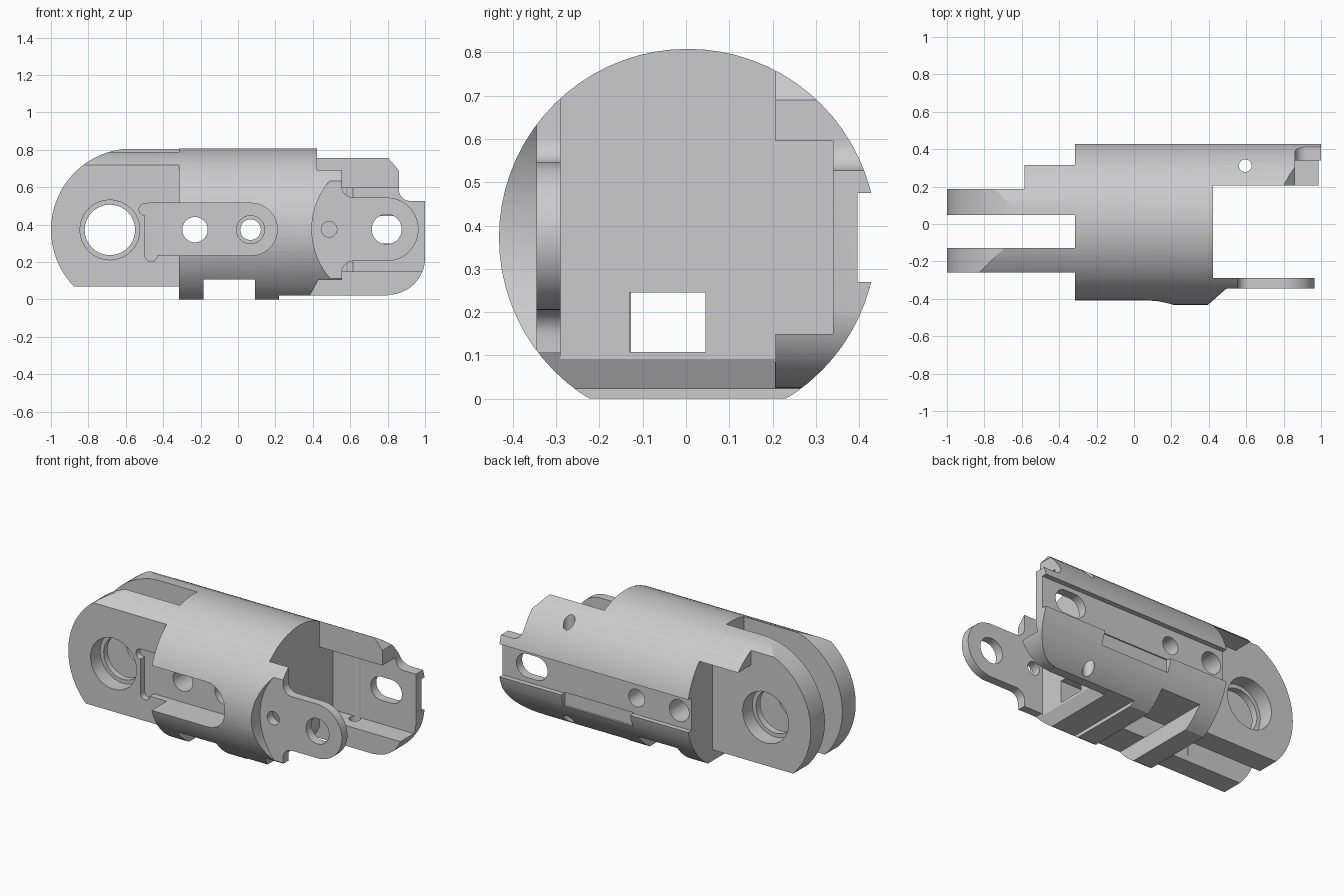
import bpy, bmesh, math
from mathutils import Vector

if "Cube" in bpy.data.objects:
    bpy.data.objects.remove(bpy.data.objects["Cube"])

CY, CZ, R = 0.004, 0.372, 0.436      # main cylinder axis and radius
cutters = []


def arc(cx, cy, r, a0, a1, n=12):
    return [(cx + r * math.cos(math.radians(a0 + (a1 - a0) * i / n)),
             cy + r * math.sin(math.radians(a0 + (a1 - a0) * i / n))) for i in range(n + 1)]


def circle(cx, cy, r, n=32):
    return arc(cx, cy, r, 0, 360, n)[:-1]


def prism(name, pts, axis, a, b):
    """Extrude a 2D profile along an axis: x -> (y,z), y -> (x,z), z -> (x,y)."""
    place = {'x': lambda u, v, t: (t, u, v),
             'y': lambda u, v, t: (u, t, v),
             'z': lambda u, v, t: (u, v, t)}[axis]
    bm = bmesh.new()
    face = bm.faces.new([bm.verts.new(place(u, v, a)) for u, v in pts])
    ext = bmesh.ops.extrude_face_region(bm, geom=[face])
    verts = [g for g in ext['geom'] if isinstance(g, bmesh.types.BMVert)]
    bmesh.ops.translate(bm, verts=verts, vec=Vector(place(0, 0, b - a)))
    bmesh.ops.recalc_face_normals(bm, faces=bm.faces)
    me = bpy.data.meshes.new(name)
    bm.to_mesh(me)
    bm.free()
    ob = bpy.data.objects.new(name, me)
    bpy.context.collection.objects.link(ob)
    return ob


def cut(pts, axis='y', a=-0.7, b=0.7):
    ob = prism("cutter", pts, axis, a, b)
    ob.hide_render = True
    cutters.append(ob)


def cut_box(x0, x1, y0, y1, z0, z1):
    cut([(x0, z0), (x1, z0), (x1, z1), (x0, z1)], 'y', y0, y1)


body = prism("hinge_arm", circle(CY, CZ, R, 72), 'x', -1.05, 1.0)

# twin lugs at the left: flat sides, gap, lower flat, rounded end
cut_box(-1.2, -0.315, -0.7, -0.26, -0.2, 1)
cut_box(-1.2, -0.315, 0.187, 0.7, -0.2, 0.676)
cut_box(-1.2, -0.585, 0.187, 0.7, -0.2, 1)
cut_box(-1.2, -0.315, -0.127, 0.047, -0.2, 1)
cut_box(-1.2, -0.315, -0.7, 0.7, -0.2, 0.07)
cut([(-0.565, 1)] + arc(-0.565, CZ, 0.435, 90, 270, 32)
    + [(-0.565, -0.2), (-1.2, -0.2), (-1.2, 1)])

# lug bores with counterbores from the outer faces
cut(circle(-0.685, CZ, 0.135))
cut(circle(-0.685, CZ, 0.16), 'y', -0.4, -0.165)
cut(circle(-0.685, CZ, 0.16), 'y', 0.09, 0.4)

# underside: feet, cross channel, lengthwise window
cut_box(-0.6, 1.2, -0.7, 0.7, -0.3, 0)
cut_box(-0.185, 0.09, -0.7, 0.7, -0.3, 0.108)
cut_box(0.22, 1.2, -0.7, 0.7, -0.3, 0.022)
cut_box(-0.5, 0.6, -0.13, 0.045, 0.108, 0.245)
cut([(0.36, -0.1), (0.385, 0.022), (0.43, 0.105), (0.57, 0.105), (0.57, -0.1)], 'y', -0.7, 0.205)

# open space between the front ear and the back plate
cut_box(0.423, 1.2, -0.29, 0.207, -0.3, 1)

# front ear: face recess concentric with its hole, then the outline
cut(arc(0.795, 0.375, 0.4, 90, 270, 32) + [(1.2, -0.025), (1.2, 0.775)], 'y', -0.7, -0.345)
cut([(0.555, 1)] + arc(0.615, 0.605, 0.06, 180, 270, 8)
    + arc(0.795, 0.375, 0.17, 90, -90, 24) + arc(0.615, 0.145, 0.06, 90, 180, 8)
    + [(0.555, -0.2), (1.2, -0.2), (1.2, 1)], 'y', -0.6, -0.1)
cut(circle(0.795, 0.375, 0.08), 'y', -0.6, 0)
cut(circle(0.487, 0.375, 0.042, 24), 'y', -0.6, 0)

# back plate: inner channel, end outline, slot, vertical pin hole
cut_box(0.423, 1.2, 0.1, 0.34, 0.15, 0.595)
cut([(0.68, 0.9), (0.86, 0.69)] + arc(0.92, 0.587, 0.06, 180, 270, 8)
    + [(1.1, 0.527), (1.1, 0.9)], 'y', 0.1, 0.6)
cut(arc(0.801, 0.225, 0.2, 0, -90, 16) + [(0.801, -0.1), (1.1, -0.1), (1.1, 0.225)], 'y', 0.1, 0.6)
cut(arc(0.83, 0.373, 0.074, -90, 90) + arc(0.76, 0.373, 0.074, 90, 270), 'y', 0.1, 0.6)
cut(circle(0.595, 0.312, 0.034, 24), 'z', -0.2, 1)

# long flat groove in the back and its shallow lower pocket
cut_box(-0.6, 1.2, 0.396, 0.7, 0.27, 0.475)
cut_box(0.09, 0.57, 0.388, 0.7, 0.19, 0.275)

# front pocket with corner reliefs and two cross holes
cut([(-0.45, 0.515)] + arc(0.07, 0.375, 0.14, 90, -90, 24) + [(-0.43, 0.235)]
    + arc(-0.465, 0.235, 0.032, 0, -180) + [(-0.497, 0.45)]
    + arc(-0.497, 0.482, 0.032, 270, 90), 'y', -0.7, -0.22)
cut(circle(-0.23, 0.373, 0.068))
cut(circle(0.067, 0.373, 0.055))
cut(circle(0.067, 0.373, 0.075), 'y', -0.7, -0.16)

# apply all cuts and remove the helpers
for c in cutters:
    m = body.modifiers.new("cut", 'BOOLEAN')
    m.operation, m.object, m.solver = 'DIFFERENCE', c, 'EXACT'
bpy.context.view_layer.update()
mesh = bpy.data.meshes.new_from_object(
    body.evaluated_get(bpy.context.evaluated_depsgraph_get()))
body.modifiers.clear()
body.data = mesh
for c in cutters:
    bpy.data.objects.remove(c)

bpy.context.view_layer.objects.active = body
body.select_set(True)
bpy.ops.object.shade_smooth_by_angle(angle=math.radians(20))
